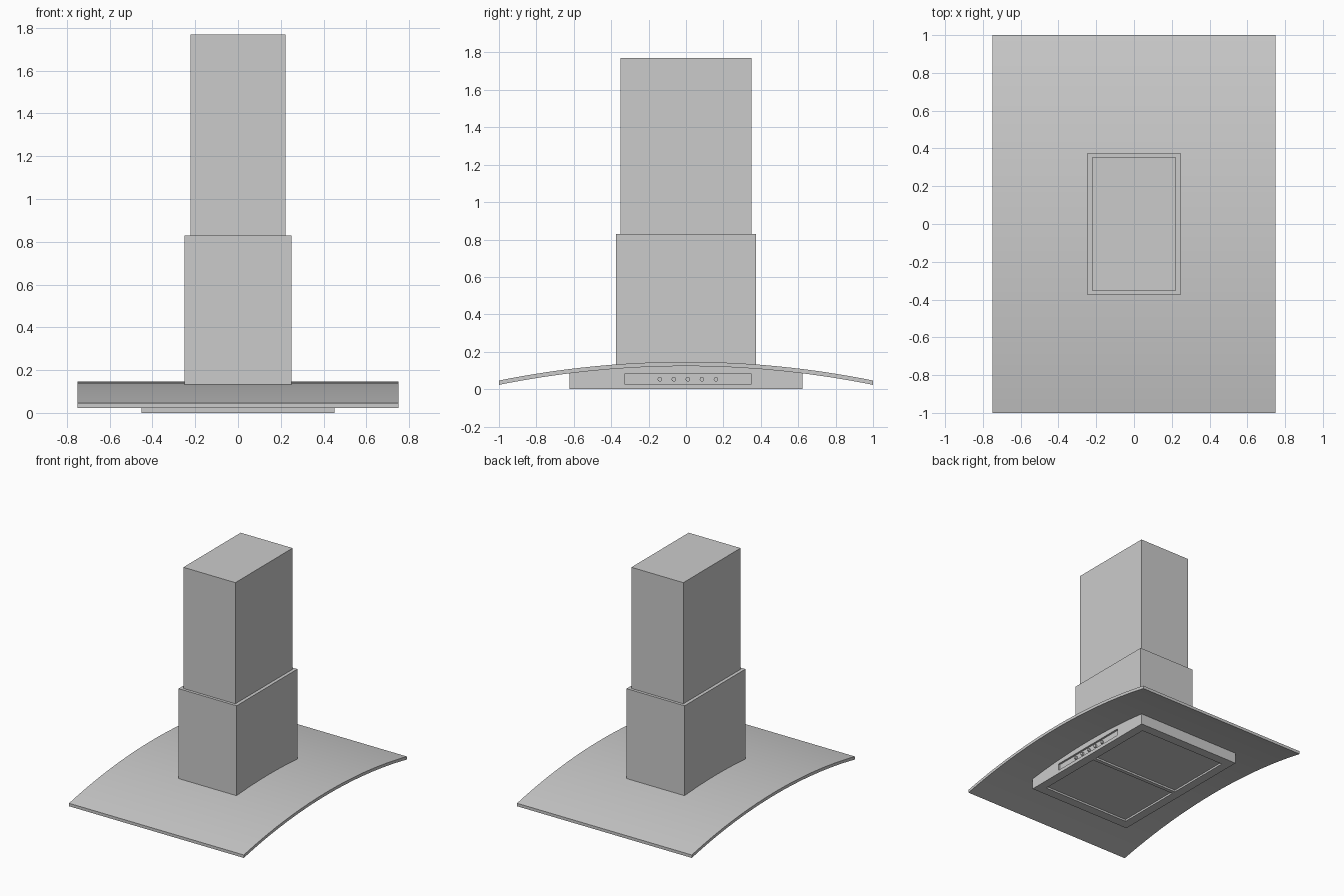
import bpy, bmesh, math

if "Cube" in bpy.data.objects:
    bpy.data.objects.remove(bpy.data.objects["Cube"])

steel = bpy.data.materials.new("brushed_grey")
steel.diffuse_color = (0.6, 0.6, 0.6, 1)
steel.use_nodes = True
steel.node_tree.nodes["Principled BSDF"].inputs["Base Color"].default_value = steel.diffuse_color


def finish(name, bm):
    bmesh.ops.recalc_face_normals(bm, faces=bm.faces)
    me = bpy.data.meshes.new(name)
    bm.to_mesh(me)
    bm.free()
    me.materials.append(steel)
    ob = bpy.data.objects.new(name, me)
    bpy.context.collection.objects.link(ob)
    return ob


def box(name, x, y, z):
    """Box from (min, max) pairs."""
    bm = bmesh.new()
    bmesh.ops.create_cube(bm, size=1)
    for v in bm.verts:
        v.co = [(lo + hi) / 2 + c * (hi - lo) for c, (lo, hi) in zip(v.co, (x, y, z))]
    return finish(name, bm)


def extrude_x(name, profile, half):
    """Extrude a (y, z) outline along x, both ways."""
    bm = bmesh.new()
    face = bm.faces.new([bm.verts.new((-half, y, z)) for y, z in profile])
    new = bmesh.ops.extrude_face_region(bm, geom=[face])["geom"]
    bmesh.ops.translate(bm, vec=(2 * half, 0, 0),
                        verts=[v for v in new if isinstance(v, bmesh.types.BMVert)])
    return finish(name, bm)


def cut(ob, cutter):
    mod = ob.modifiers.new("cut", 'BOOLEAN')
    mod.operation = 'DIFFERENCE'
    mod.solver = 'EXACT'
    mod.object = cutter
    bpy.context.view_layer.objects.active = ob
    bpy.ops.object.modifier_apply(modifier=mod.name)
    bpy.data.objects.remove(cutter)


R = 5.05


def arc(top, half, n):
    """Points of the shallow canopy arch from -y to +y."""
    ys = [-half + 2 * half * i / n for i in range(n + 1)]
    return [(y, top - R + math.sqrt(R * R - y * y)) for y in ys]


# curved canopy sheet
canopy = extrude_x("canopy", arc(0.146, 1.0, 32) + arc(0.123, 1.0, 32)[::-1], 0.75)
bpy.context.view_layer.objects.active = canopy
canopy.select_set(True)
bpy.ops.object.shade_smooth_by_angle(angle=math.radians(30))
canopy.select_set(False)

# fan housing with an arched top that meets the canopy
housing = extrude_x("housing", [(0.624, 0.0), (-0.624, 0.0)] + arc(0.126, 0.624, 20), 0.45)

# recess for the controls, and two filter openings underneath
cut(housing, box("cutter", (0.435, 0.5), (-0.33, 0.35), (0.027, 0.08)))
for s in (-1, 1):
    cut(housing, box("cutter", (-0.38, 0.38), tuple(sorted((s * 0.015, s * 0.55))), (-0.1, 0.015)))

# row of control buttons
for i in range(5):
    bm = bmesh.new()
    bmesh.ops.create_cone(bm, cap_ends=True, segments=16, radius1=0.012, radius2=0.012, depth=0.02)
    button = finish(f"button_{i + 1}", bm)
    button.rotation_euler = (0, math.pi / 2, 0)
    button.location = (0.44, 0.01 + (i - 2) * 0.075, 0.053)

# telescoping chimney
box("lower_chimney", (-0.249, 0.249), (-0.373, 0.373), (0.125, 0.83))
box("upper_chimney", (-0.223, 0.223), (-0.351, 0.351), (0.8, 1.77))
